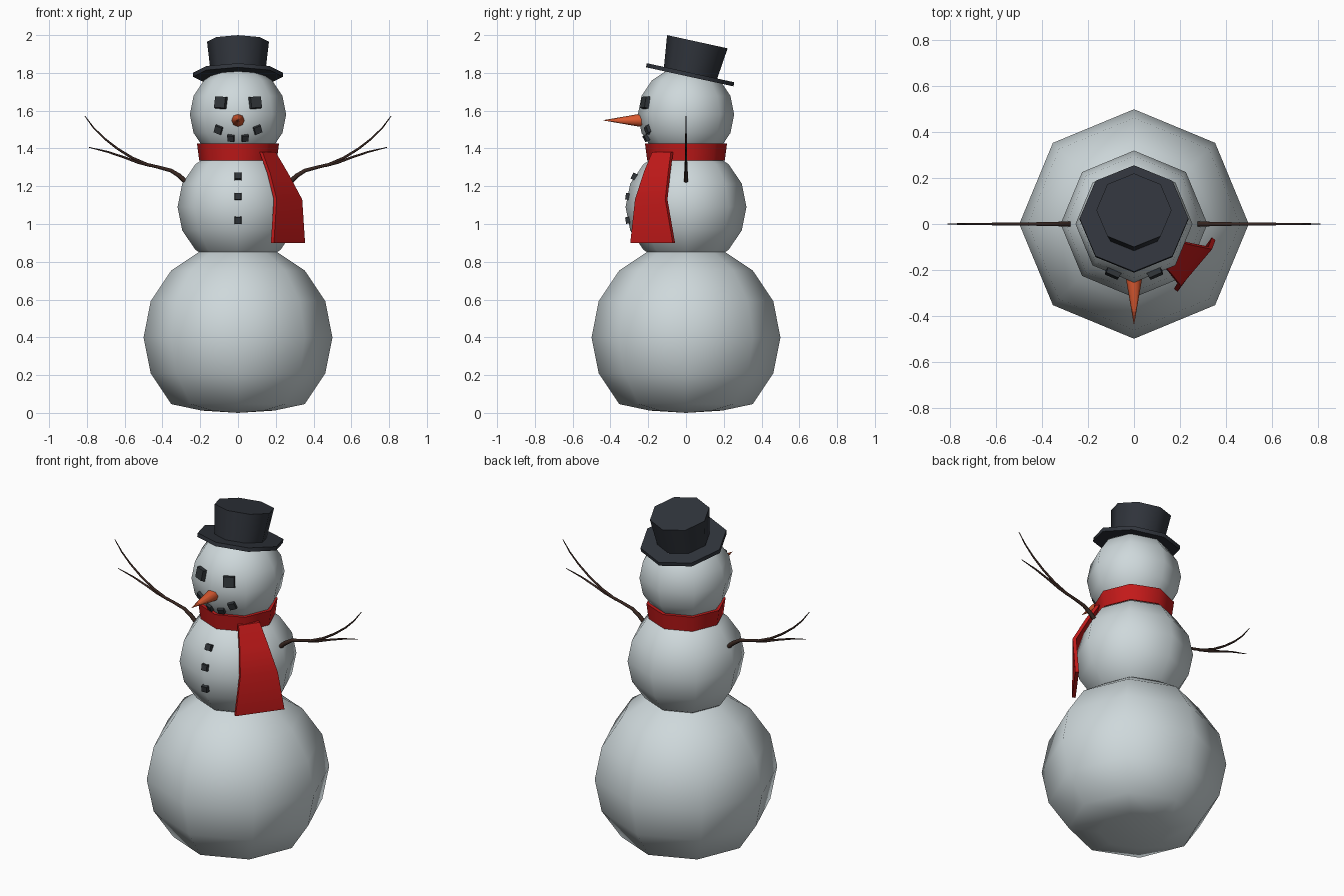
import bpy, bmesh, math
from mathutils import Vector, Matrix

if "Cube" in bpy.data.objects:
    bpy.data.objects.remove(bpy.data.objects["Cube"])


def material(name, rgb):
    m = bpy.data.materials.new(name)
    m.diffuse_color = (*rgb, 1)
    m.use_nodes = True
    m.node_tree.nodes["Principled BSDF"].inputs["Base Color"].default_value = m.diffuse_color
    return m


SNOW = material("snow", (0.62, 0.69, 0.71))
BLACK = material("black_felt", (0.03, 0.035, 0.045))
COAL = material("coal", (0.03, 0.035, 0.04))
RED = material("red_wool", (0.55, 0.01, 0.01))
ORANGE = material("carrot", (0.7, 0.1, 0.03))
WOOD = material("wood", (0.04, 0.02, 0.015))


def make(name, bm, mat, smooth=None):
    bmesh.ops.recalc_face_normals(bm, faces=bm.faces)
    me = bpy.data.meshes.new(name)
    bm.to_mesh(me)
    bm.free()
    me.materials.append(mat)
    ob = bpy.data.objects.new(name, me)
    bpy.context.collection.objects.link(ob)
    if smooth:
        bpy.ops.object.select_all(action='DESELECT')
        ob.select_set(True)
        bpy.context.view_layer.objects.active = ob
        bpy.ops.object.shade_smooth_by_angle(angle=math.radians(smooth))
    return ob


def lathe(name, profile, mat, matrix=Matrix(), sides=8, closed=False, smooth=50):
    """Spin an (r, z) profile about z; open profiles get flat end caps."""
    bm = bmesh.new()
    rings = []
    for r, z in profile:
        rings.append([bm.verts.new((r * math.cos(math.tau * i / sides),
                                    r * math.sin(math.tau * i / sides), z))
                      for i in range(sides)])
    pairs = list(zip(rings, rings[1:]))
    if closed:
        pairs.append((rings[-1], rings[0]))
    else:
        bm.faces.new(rings[0])
        bm.faces.new(rings[-1])
    for a, b in pairs:
        for i in range(sides):
            j = (i + 1) % sides
            bm.faces.new((a[i], a[j], b[j], b[i]))
    bm.transform(matrix)
    return make(name, bm, mat, smooth)


# Snowballs; the lowest one is flattened where it rests on the ground
for name, r, z in (("bottom_snowball", 0.5, 0.4),
                   ("middle_snowball", 0.32, 1.09),
                   ("head", 0.255, 1.58)):
    bm = bmesh.new()
    bmesh.ops.create_uvsphere(bm, u_segments=8, v_segments=8, radius=r,
                              matrix=Matrix.Translation((0, 0, z)))
    for v in bm.verts:
        if v.co.z < -0.08:
            v.co.z = 0
        elif v.co.z < 0:
            v.co.z = 0.012
    make(name, bm, SNOW, 80)

# Top hat, tipped backwards
tilt = Matrix.Translation((0, 0.022, 1.79)) @ Matrix.Rotation(math.radians(-12.3), 4, 'X')
lathe("hat_brim", [(0.237, -0.011), (0.237, 0.011)], BLACK, tilt)
lathe("hat_crown", [(0.143, 0), (0.164, 0.179)], BLACK, tilt)

# Scarf: neck band and hanging tail
lathe("scarf_band", [(0.205, 1.335), (0.217, 1.425), (0.18, 1.425), (0.18, 1.335)],
      RED, closed=True)
rows = [(0.13, -0.18, 0.20, -0.08, 1.38), (0.17, -0.225, 0.265, -0.095, 1.27),
        (0.205, -0.27, 0.34, -0.11, 1.13), (0.19, -0.295, 0.355, -0.07, 0.90)]
bm = bmesh.new()
inward = Vector((-0.016, 0.012, 0))
loops = []
for x0, y0, x1, y1, z in rows:
    a, b = Vector((x0, y0, z)), Vector((x1, y1, z))
    loops.append([bm.verts.new(p) for p in (a, b, b + inward, a + inward)])
for p, q in zip(loops, loops[1:]):
    for i in range(4):
        j = (i + 1) % 4
        bm.faces.new((p[i], p[j], q[j], q[i]))
bm.faces.new(loops[0])
bm.faces.new(loops[-1])
make("scarf_tail", bm, RED, 50)

# Carrot nose pointing forward
lathe("nose", [(0.034, 0.21), (0.034, 0.245), (0.001, 0.437)], ORANGE,
      Matrix.Translation((0, 0, 1.549)) @ Matrix.Rotation(math.pi / 2, 4, 'X'))


def coal(name, pos, normal, size, depth=0.034, roll=0):
    """Square lump facing along the surface normal, slightly narrower in front."""
    bm = bmesh.new()
    bmesh.ops.create_cube(bm, size=1)
    for v in bm.verts:
        k = size * (0.9 if v.co.z > 0 else 1)
        v.co = Vector((v.co.x * k, v.co.y * k, v.co.z * depth))
    rot = Vector(normal).to_track_quat('Z', 'Y').to_matrix().to_4x4()
    bm.transform(Matrix.Translation(pos) @ rot @ Matrix.Rotation(math.radians(roll), 4, 'Z'))
    make(name, bm, COAL)


# Eyes and mouth, mirrored left and right
for side, s in (("right", -1), ("left", 1)):
    coal(side + "_eye", (0.09 * s, -0.211, 1.642), (0.38 * s, -0.9, 0.18), 0.066, 0.036, 3 * s)
    coal(side + "_outer_mouth", (0.102 * s, -0.198, 1.5), (0.38 * s, -0.9, -0.25), 0.043, 0.03, 22 * s)
    coal(side + "_inner_mouth", (0.036 * s, -0.206, 1.457), (0.3 * s, -0.85, -0.45), 0.038, 0.03, 8 * s)

# Buttons
for i, (y, z, nz) in enumerate(((-0.272, 1.25, 0.5), (-0.305, 1.145, 0.15), (-0.305, 1.02, -0.15))):
    coal(f"button_{i + 1}", (0, y, z), (0, -1, nz), 0.038, 0.03)

# Forked twig arms: tapered tubes swept in the x-z plane
twigs = {
    "main": [(0.275, 1.222, .013), (0.31, 1.255, .012), (0.355, 1.283, .010), (0.41, 1.298, .009),
             (0.48, 1.315, .008), (0.56, 1.35, .007), (0.64, 1.40, .006), (0.71, 1.455, .005),
             (0.765, 1.51, .004), (0.811, 1.572, .002)],
    "fork": [(0.46, 1.308, .008), (0.53, 1.326, .007), (0.60, 1.352, .006), (0.69, 1.382, .005),
             (0.79, 1.406, .002)],
}
for side, s in (("right", -1), ("left", 1)):
    for part, pts in twigs.items():
        bm = bmesh.new()
        rings = []
        for i, (x, z, r) in enumerate(pts):
            p, q = pts[max(i - 1, 0)], pts[min(i + 1, len(pts) - 1)]
            t = Vector((q[0] - p[0], 0, q[1] - p[1])).normalized()
            n = Vector((-t.z, 0, t.x))
            ring = []
            for k in range(6):
                a = math.tau * k / 6
                c = Vector((x, 0, z)) + r * (math.cos(a) * n + math.sin(a) * Vector((0, 1, 0)))
                ring.append(bm.verts.new((c.x * s, c.y, c.z)))
            rings.append(ring)
        for a, b in zip(rings, rings[1:]):
            for k in range(6):
                j = (k + 1) % 6
                bm.faces.new((a[k], a[j], b[j], b[k]))
        bm.faces.new(rings[0])
        bm.faces.new(rings[-1])
        make(f"{side}_arm_{part}", bm, WOOD, 70)
